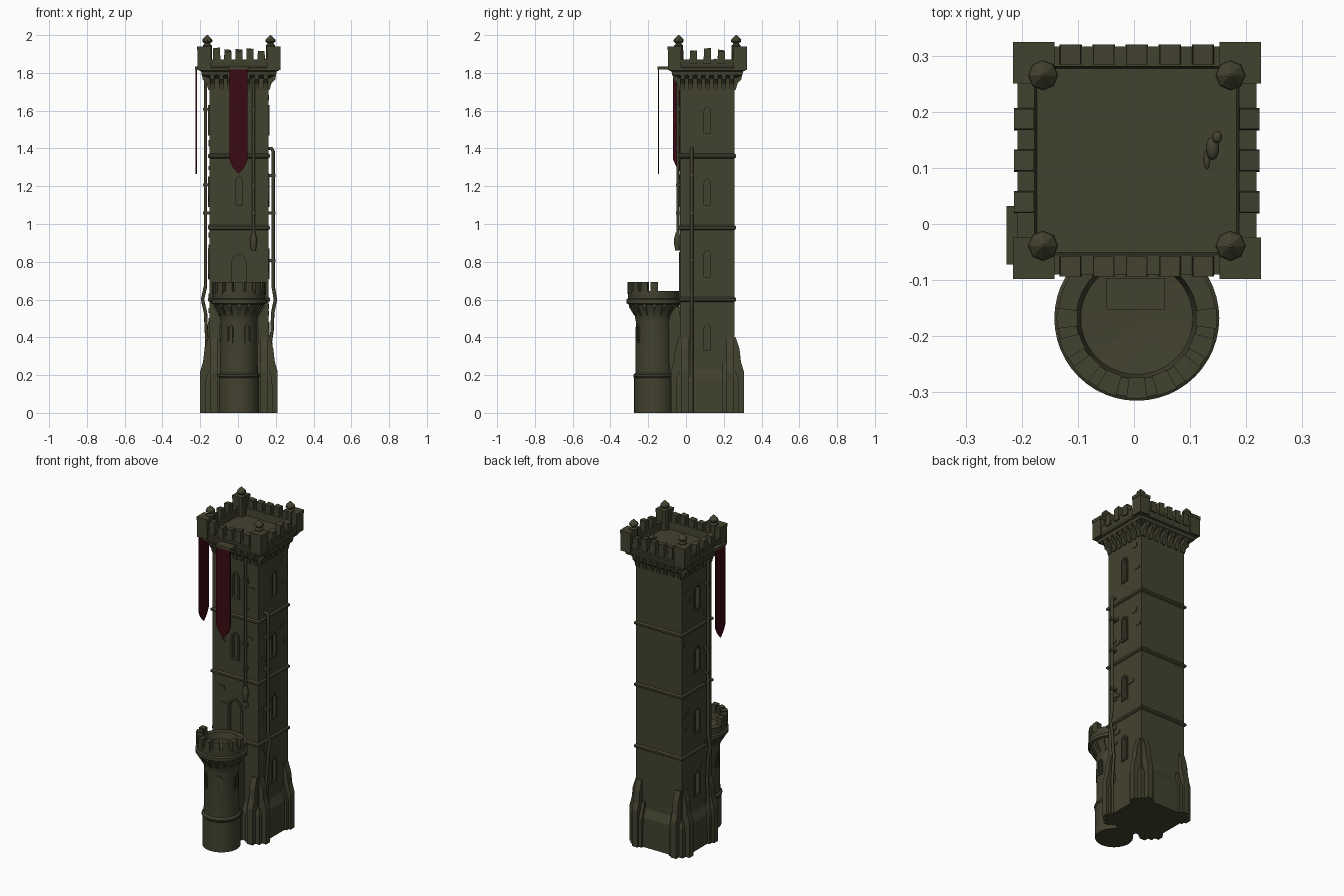
import bpy, bmesh, random
from math import sin, cos, pi, radians
from mathutils import Matrix, Vector

random.seed(4)
if "Cube" in bpy.data.objects:
    bpy.data.objects.remove(bpy.data.objects["Cube"])


def material(name, rgb):
    m = bpy.data.materials.new(name)
    m.use_nodes = True
    m.diffuse_color = (*rgb, 1)
    m.node_tree.nodes["Principled BSDF"].inputs["Base Color"].default_value = (*rgb, 1)
    return m


STONE = material("olive stone", (0.055, 0.054, 0.029))
CLOTH = material("dark red cloth", (0.043, 0.003, 0.006))
CX, CY, HX, HY = 0.005, 0.113, 0.156, 0.144      # tower centre and half widths
TX, TY = 0.005, -0.168                           # turret centre
FACES = {"front": -90, "right": 0, "back": 90, "left": 180}


def finish(name, bm, mat=STONE, smooth=False):
    bmesh.ops.recalc_face_normals(bm, faces=bm.faces)
    me = bpy.data.meshes.new(name)
    bm.to_mesh(me)
    bm.free()
    me.materials.append(mat)
    ob = bpy.data.objects.new(name, me)
    bpy.context.collection.objects.link(ob)
    if smooth:
        activate(ob)
        bpy.ops.object.shade_smooth_by_angle(angle=radians(35))
    return ob


def activate(ob):
    bpy.ops.object.select_all(action="DESELECT")
    ob.select_set(True)
    bpy.context.view_layer.objects.active = ob


def loops(name, rings, mat=STONE, smooth=False, closed=False):
    """Skin a list of equal-length point rings; cap the ends or join them."""
    bm = bmesh.new()
    vs = [[bm.verts.new(p) for p in r] for r in rings]
    n = len(vs[0])
    pairs = list(zip(vs, vs[1:])) + ([(vs[-1], vs[0])] if closed else [])
    for a, b in pairs:
        for i in range(n):
            bm.faces.new((a[i], a[(i + 1) % n], b[(i + 1) % n], b[i]))
    if not closed:
        bm.faces.new(vs[0])
        bm.faces.new(vs[-1])
    return finish(name, bm, mat, smooth)


def square_loft(name, rings):
    corners = ((-1, -1), (1, -1), (1, 1), (-1, 1))
    return loops(name, [[(CX + sx * hx, CY + sy * hy, z) for sx, sy in corners]
                        for z, hx, hy in rings])


def lathe(name, x, y, profile, sides=40, smooth=True):
    return loops(name, [[(x + r * cos(2 * pi * i / sides), y + r * sin(2 * pi * i / sides), z)
                         for i in range(sides)] for r, z in profile], smooth=smooth)


def extrude(name, pts, d0, d1, m=Matrix(), mat=STONE):
    return loops(name, [[m @ Vector((u, v, d)) for u, v in pts] for d in (d0, d1)], mat)


def box(name, x0, x1, y0, y1, z0, z1):
    return extrude(name, [(x0, y0), (x1, y0), (x1, y1), (x0, y1)], z0, z1)


def frame(origin, deg, profile=False):
    """Wall axes: across, up, outward (or outward, up, across for side profiles)."""
    a = radians(deg)
    n, u, z = Vector((cos(a), sin(a), 0)), Vector((-sin(a), cos(a), 0)), Vector((0, 0, 1))
    cols = (n, z, -u) if profile else (u, z, n)
    m = Matrix(cols).transposed().to_4x4()
    m.translation = origin
    return m


def wall(side, u=0.0, profile=False, hx=HX, hy=HY):
    a = radians(FACES[side])
    return frame((CX + hx * cos(a) - u * sin(a), CY + hy * sin(a) + u * cos(a), 0),
                 FACES[side], profile)


def arch(w, z0, z1):
    rise = 0.7 * w
    return [(-w / 2, z0), (w / 2, z0)] + [
        (w / 2 * cos(pi * i / 8), z1 - rise + rise * sin(pi * i / 8)) for i in range(9)]


def arch_frame(name, w, z0, z1, t, d0, d1, m):
    out, inn = arch(w + 2 * t, z0 - t, z1 + t), arch(w, z0, z1)
    loops(name, [[m @ Vector((u, v, d)) for u, v in o]
                 for o, d in ((out, d0), (out, d1), (inn, d1), (inn, d0))], closed=True)


def pipe(name, pts, r):
    cu = bpy.data.curves.new(name, "CURVE")
    cu.dimensions, cu.bevel_depth, cu.bevel_resolution, cu.use_fill_caps = "3D", r, 2, True
    sp = cu.splines.new("POLY")
    sp.points.add(len(pts) - 1)
    for p, co in zip(sp.points, pts):
        p.co = (*co, 1)
    cu.materials.append(STONE)
    ob = bpy.data.objects.new(name, cu)
    bpy.context.collection.objects.link(ob)
    activate(ob)
    bpy.ops.object.convert(target="MESH")


# Tower shaft with sloped plinth
shaft = square_loft("tower_shaft", [(0, HX + .022, HY + .022), (.18, HX + .02, HY + .02),
                                    (.23, HX, HY), (1.8, HX, HY)])

# Arched windows and the turret door, recessed with raised surrounds
openings = [(s, .034, z, z + .14) for s in ("left", "right") for z in (.33, .72, 1.1, 1.48)]
openings += [("front", .036, 1.1, 1.25), ("front", .036, 1.48, 1.62), ("front", .08, .62, .84)]
for side, w, z0, z1 in openings:
    m = wall(side)
    cutter = extrude("window_cutter", arch(w, z0, z1), -.014, .05, m)
    cutter.hide_render = True
    mod = shaft.modifiers.new("opening", "BOOLEAN")
    mod.operation, mod.object, mod.solver = "DIFFERENCE", cutter, "EXACT"
    activate(shaft)
    bpy.ops.object.modifier_apply(modifier=mod.name)
    bpy.data.objects.remove(cutter)
    arch_frame(side + "_window_surround", w, z0, z1, .011, -.004, .007, m)

# String courses
for z in (.6, .98, 1.36):
    square_loft("string_course", [(z - .012, HX, HY), (z - .006, HX + .009, HY + .009),
                                  (z + .006, HX + .009, HY + .009), (z + .014, HX, HY)])

# Stepped buttresses beside every corner, and corbels under the parapet
tall = [(-.02, 0), (.049, 0), (.049, .22), (.034, .27), (.026, .34), (.006, .4), (-.02, .4)]
low = [(-.02, 0), (.036, 0), (.036, .17), (.006, .27), (-.02, .27)]
corbel = [(-.01, 1.71), (.006, 1.71), (.016, 1.745), (.036, 1.765), (.042, 1.8), (-.01, 1.8)]
for side in FACES:
    half = HX if side in ("front", "back") else HY
    for s in (-1, 1):
        extrude(side + "_buttress", tall, -.019, .019, wall(side, s * (half - .024), True))
        extrude(side + "_buttress_step", low, -.011, .011, wall(side, s * (half - .052), True))
    for i in range(7):
        u = (i - 3) / 3 * (half - .014)
        extrude(side + "_corbel", corbel, -.012, .012, wall(side, u, True))
    # Worn raised stones
    for i in range(0 if side == "back" else 16):
        u, z = random.choice((-1, 1)) * random.uniform(.055, half - .025), random.uniform(.45, 1.68)
        w, h = random.uniform(.012, .024), random.uniform(.008, .014)
        extrude(side + "_raised_stone", [(u - w, z - h), (u + w, z - h * .8), (u + w * .9, z + h),
                                         (u - w * .8, z + h * .9)], -.004, .004, wall(side))

# Parapet with sunken roof deck
square_loft("parapet", [(1.77, HX, HY), (1.79, .197, .186), (1.808, .2, .19), (1.812, .212, .202),
                        (1.826, .212, .202), (1.83, .207, .197), (1.87, .213, .203),
                        (1.87, .182, .168), (1.825, .178, .164)])

# Merlons, corner blocks and finials
for side, count, step in (("front", 5, .059), ("back", 5, .059), ("left", 3, .074), ("right", 3, .074)):
    m = wall(side, 0, False, .219, .207)
    for i in range(count):
        u = (i - (count - 1) / 2) * step
        top = 1.915 + random.uniform(0, .02)
        extrude(side + "_merlon", [(u - .02, 1.85), (u + .02, 1.85), (u + .018, top),
                                   (u - .018, top - .004)], -.036, 0, m)
for sx in (-1, 1):
    for sy in (-1, 1):
        x, y = CX + sx * .184, CY + sy * .174
        box("corner_block", x - .035, x + .035, y - .035, y + .035, 1.815, 1.925)
        box("corner_block_cap", x - .037, x + .037, y - .037, y + .037, 1.92, 1.94)
        lathe("corner_finial", CX + sx * .167, CY + sy * .152,
              [(.026, 1.82), (.024, 1.945), (.014, 1.955), (.027, 1.966), (.025, 1.978),
               (.003, 2.0)], 8, False)

# Front turret
lathe("turret", TX, TY,
      [(.106, 0), (.106, .185), (.111, .192), (.111, .202), (.1, .212), (.097, .48), (.104, .52),
       (.128, .565), (.134, .575), (.147, .58), (.147, .6), (.138, .606), (.141, .645),
       (.108, .645), (.1, .605), (.001, .6)], 48)
box("turret_link", TX - .06, TX + .06, -.12, 0, 0, .56)
for i in range(9):
    mid = radians(-180 + 22.5 * i)
    arcs = [mid + radians(7.5) * t for t in (-1, 0, 1)]
    ring = [(TX + .143 * cos(a), TY + .143 * sin(a)) for a in arcs]
    ring += [(TX + .106 * cos(a), TY + .106 * sin(a)) for a in reversed(arcs)]
    extrude("turret_merlon", ring, .63, .692)
for deg in (0, -62, -118, 180):
    a = radians(deg)
    m = frame((TX + .097 * cos(a), TY + .097 * sin(a), 0), deg)
    arch_frame("turret_slit", .016, .38, .46, .009, -.006, .006, m)
for i in range(16):
    a = 2 * pi * i / 16
    m = frame((TX + .1 * cos(a), TY + .1 * sin(a), 0), 360 * i / 16, True)
    extrude("turret_corbel", [(-.01, .515), (.006, .515), (.034, .56), (.036, .58), (-.01, .58)],
            -.007, .007, m)

# Hanging banners with their brackets
for side, origin in (("front", (.003, -.146, 0)), ("left", (-.221, -.02, 0))):
    m = frame(origin, FACES[side])
    extrude(side + "_banner", [(-.048, 1.825), (-.048, 1.34), (-.03, 1.3), (0, 1.265), (.03, 1.3),
                               (.048, 1.34), (.048, 1.825)], -.003, .003, m, CLOTH)
    back = -.05 if side == "front" else -.02
    extrude(side + "_banner_bracket", [(-.052, 1.818), (.052, 1.818), (.052, 1.834),
                                       (-.052, 1.834)], back, .006, m)

# Drain pipes
pipe("right_drain_pipe", [(.15, .03, 1.4), (.178, .03, 1.4), (.186, .03, 1.385), (.186, .03, .67),
                          (.198, .03, .6), (.184, .03, .53), (.18, .03, .43), (.172, .03, .38),
                          (.184, .03, .24), (.184, .03, 0)], .009)
pipe("left_drain_pipe", [(-.172, .03, 1.76), (-.172, .03, .67), (-.188, .03, .6),
                         (-.172, .03, .53), (-.165, .03, .38), (-.174, .03, .24),
                         (-.174, .03, 0)], .009)
pipe("front_drain_pipe", [(.082, -.043, 1.8), (.082, -.043, .9)], .008)
lathe("front_pipe_mouth", .082, -.045, [(.009, .955), (.019, .92), (.019, .9), (.012, .86)], 12)
for z in (1.05, 1.2, 1.6):
    box("front_pipe_clip", .07, .094, -.054, -.03, z, z + .015)
    box("left_pipe_clip", -.184, -.145, .018, .042, z, z + .015)
for z in (.8, 1.05, 1.25):
    box("right_pipe_clip", .15, .198, .018, .042, z, z + .015)

# Perched bird on the roof deck
for name, loc, size in (("bird_body", (.14, .135, 1.848), (.012, .022, .013)),
                        ("bird_head", (.148, .155, 1.866), (.009, .011, .009)),
                        ("bird_tail", (.13, .115, 1.838), (.006, .018, .005))):
    bm = bmesh.new()
    bmesh.ops.create_icosphere(bm, subdivisions=2, radius=1,
                               matrix=Matrix.LocRotScale(Vector(loc), None, Vector(size)))
    finish(name, bm, smooth=True)
box("bird_perch", .13, .15, .125, .145, 1.82, 1.84)
